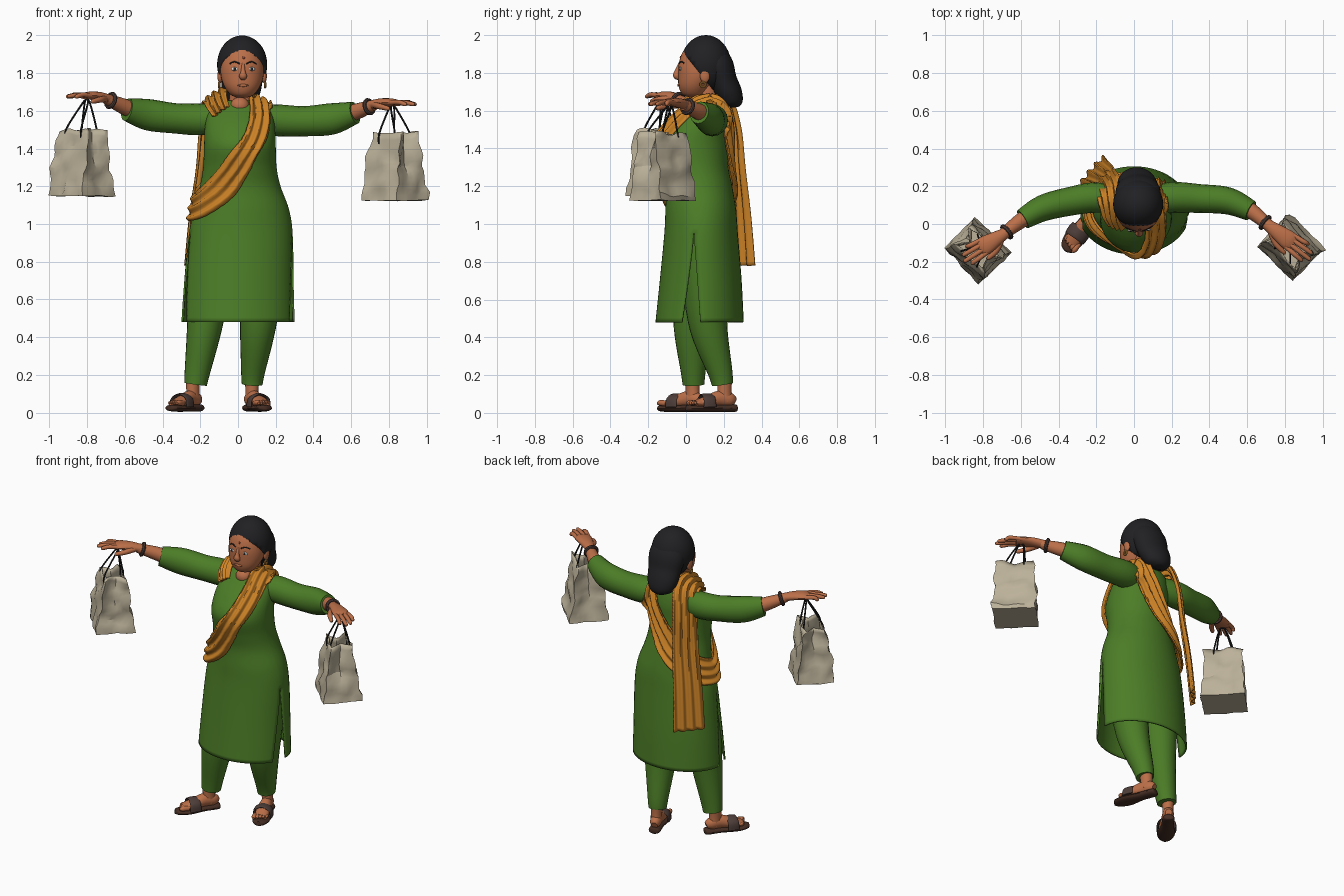
import bpy, bmesh, math
from mathutils import Vector, Matrix, noise
from mathutils.bvhtree import BVHTree

if "Cube" in bpy.data.objects:
    bpy.data.objects.remove(bpy.data.objects["Cube"])


def material(name, *rgb):
    m = bpy.data.materials.new(name)
    m.use_nodes = True
    m.diffuse_color = (*rgb, 1)
    node = m.node_tree.nodes["Principled BSDF"]
    node.inputs["Base Color"].default_value = (*rgb, 1)
    node.inputs["Roughness"].default_value = 0.8
    return m


SKIN = material("brown skin", .5, .16, .066)
HAIR = material("black hair", .015, .015, .017)
GREEN = material("green cotton", .072, .205, .02)
ORANGE = material("orange scarf", .62, .23, .02)
CANVAS = material("beige canvas", .5, .44, .32)
SOLE = material("dark brown sole", .06, .027, .017)
STRAP = material("grey brown leather", .075, .047, .04)
GOLD = material("gold", .55, .25, .05)
WHITE = material("eye white", .75, .72, .68)
RED = material("dull red", .3, .06, .035)
Z = Vector((0, 0, 1))
Y = Vector((0, 1, 0))


def finish(name, bm, mat, thick=0, angle=40):
    bmesh.ops.recalc_face_normals(bm, faces=bm.faces)
    me = bpy.data.meshes.new(name)
    bm.to_mesh(me)
    bm.free()
    me.materials.append(mat)
    me.shade_smooth()
    me.set_sharp_from_angle(angle=math.radians(angle))
    ob = bpy.data.objects.new(name, me)
    bpy.context.collection.objects.link(ob)
    if thick:
        mod = ob.modifiers.new("thickness", "SOLIDIFY")
        mod.thickness = thick
    return ob


def skin(name, rings, mat, loop=True, caps=(True, True), skip=None, **kw):
    """Bridge a list of point rings with quads."""
    bm = bmesh.new()
    vs = [[bm.verts.new(p) for p in r] for r in rings]
    n = len(vs[0])
    for i in range(len(vs) - 1):
        for j in range(n if loop else n - 1):
            if skip and skip(i, j):
                continue
            k = (j + 1) % n
            bm.faces.new((vs[i][j], vs[i][k], vs[i + 1][k], vs[i + 1][j]))
    if loop and caps[0]:
        bm.faces.new(vs[0])
    if loop and caps[1]:
        bm.faces.new(vs[-1])
    return finish(name, bm, mat, **kw)


def spline(rows, steps=6):
    """Smooth curve through rows of numbers."""
    out = []
    for i in range(len(rows) - 1):
        a, b, c, d = (rows[min(max(i + k, 0), len(rows) - 1)] for k in (-1, 0, 1, 2))
        for s in range(steps):
            t = s / steps
            out.append([q + .5 * t * (r - p + t * (2 * p - 5 * q + 4 * r - s4 + t * (3 * (q - r) + s4 - p)))
                        for p, q, r, s4 in zip(a, b, c, d)])
    return out + [list(rows[-1])]


def tangents(pts):
    return [(pts[min(i + 1, len(pts) - 1)] - pts[max(i - 1, 0)]).normalized() for i in range(len(pts))]


def tube(name, rows, mat, ref=Z, n=16, steps=5, M=Matrix()):
    """Elliptical tube; rows are x, y, z, radius across, radius along ref."""
    rows = spline(rows, steps)
    pts = [Vector(r[:3]) for r in rows]
    rings = []
    for r, p, t in zip(rows, pts, tangents(pts)):
        a = t.cross(ref).normalized()
        b = a.cross(t)
        rings.append([M @ (p + a * r[3] * math.cos(w) + b * r[4] * math.sin(w))
                      for w in (math.tau * j / n for j in range(n))])
    return skin(name, rings, mat)


def loft(name, rows, mat, n=32):
    rings = [[(cx + rx * math.cos(w), cy + ry * math.sin(w), z) for w in (math.tau * j / n for j in range(n))]
             for z, cx, cy, rx, ry in spline(rows)]
    return skin(name, rings, mat)


def ball(name, c, r, mat, cut=None):
    bm = bmesh.new()
    bmesh.ops.create_uvsphere(bm, u_segments=32, v_segments=20, radius=1,
                              matrix=Matrix.Translation(c) @ Matrix.Diagonal((*r, 1)))
    if cut:
        g = bm.verts[:] + bm.edges[:] + bm.faces[:]
        bmesh.ops.bisect_plane(bm, geom=g, plane_co=cut[0], plane_no=cut[1], clear_inner=True)
    return finish(name, bm, mat, thick=.01 if cut else 0)


def ring(name, c, axis, radius, thick, mat, flat=1):
    q = Z.rotation_difference(Vector(axis)).to_matrix().to_4x4()
    M = Matrix.Translation(c) @ q @ Matrix.Diagonal((1, flat, 1, 1))
    rings = []
    for i in range(25):
        w = math.tau * i / 24
        rings.append([M @ Vector(((radius + thick * math.cos(v)) * math.cos(w),
                                  (radius + thick * math.cos(v)) * math.sin(w), thick * math.sin(v)))
                      for v in (math.tau * j / 8 for j in range(8))])
    return skin(name, rings, mat, caps=(False, False))


# Tunic with side slits
SLIT, HALF = .95, 28
body = spline([(.48, 0, .072, .3, .234), (.7, .005, .078, .29, .217), (.95, .015, .08, .275, .195),
               (1.08, .02, .078, .25, .187), (1.2, .012, .07, .214, .175), (1.3, .01, .05, .195, .175),
               (1.42, .01, .035, .19, .187), (1.52, .01, .065, .185, .16), (1.6, .01, .1, .165, .112),
               (1.64, .01, .115, .115, .082), (1.655, .01, .12, .075, .066)])
rings = []
for z, cx, cy, rx, ry in body:
    g = max(.02, .22 * (SLIT - z) / .47)
    spans = [(math.pi + .2 + g, math.tau - .2 - g), (-.2 + g, math.pi + .2 - g)]
    rings.append([(cx + rx * math.cos(w), cy + ry * math.sin(w), z)
                  for a, b in spans for w in (a + (b - a) * j / (HALF - 1) for j in range(HALF))])
tunic = skin("tunic", rings, GREEN, caps=(False, False), thick=.01,
             skip=lambda i, j: body[i][0] < SLIT - .02 and j % HALF == HALF - 1)

# Sleeves, forearms and bangles
left_sleeve = tube("left_sleeve", [(.08, .12, 1.555, .07, .07), (.2, .14, 1.55, .082, .084),
                   (.35, .135, 1.545, .076, .08), (.5, .122, 1.558, .072, .083), (.62, .07, 1.59, .055, .06)], GREEN)
right_sleeve = tube("right_sleeve", [(-.06, .12, 1.56, .07, .07), (-.2, .14, 1.555, .08, .084),
                    (-.33, .122, 1.56, .076, .08), (-.48, .085, 1.58, .07, .083), (-.59, .025, 1.607, .055, .061)], GREEN)
tube("left_forearm", [(.56, .11, 1.575, .045, .045), (.64, .055, 1.6, .04, .042), (.72, -.012, 1.63, .03, .028)], SKIN)
tube("right_forearm", [(-.53, .06, 1.59, .045, .045), (-.61, .01, 1.625, .04, .042), (-.7, -.06, 1.664, .03, .028)], SKIN)
ring("left_bangle", (.695, .008, 1.622), (.75, -.6, .25), .036, .011, STRAP)
ring("right_bangle", (-.675, -.042, 1.655), (-.75, -.6, .3), .036, .011, STRAP)


def hand(side, wrist, tip):
    w, d = Vector(wrist), Vector(tip) - Vector(wrist)
    s = d.cross(Z).normalized()
    s *= -1 if s.y > 0 else 1

    def at(f, across, up, ra, rb):
        return (*(w + d * f + s * across + Z * up), ra, rb)
    tube(side + "_palm", [at(-.04, 0, 0, .028, .025), at(.2, 0, .01, .04, .025), at(.45, 0, .012, .05, .021),
                          at(.58, 0, .006, .044, .015)], SKIN)
    for name, o, reach in (("index", .036, .9), ("middle", .012, 1), ("ring", -.013, .96), ("little", -.036, .82)):
        tube(f"{side}_{name}_finger", [at(.45, o, .01, .012, .012), at(.7, o * 1.15, .012, .013, .013),
             at(reach - .04, o * 1.25, 0, .011, .011), at(reach, o * 1.25, -.002, .004, .004)], SKIN, n=10)
    tube(side + "_thumb", [at(.12, .02, 0, .018, .018), at(.32, .055, -.008, .016, .016),
                           at(.52, .066, -.02, .012, .012), at(.57, .066, -.022, .004, .004)], SKIN, n=10)


hand("left", (.71, -.005, 1.63), (.945, -.178, 1.636))
hand("right", (-.69, -.053, 1.662), (-.91, -.187, 1.678))

# Trousers
tube("left_trouser", [(.13, .09, .95, .13, .13), (.125, .1, .7, .115, .12), (.105, .12, .45, .095, .1),
                      (.08, .18, .22, .064, .066), (.075, .193, .15, .055, .056)], GREEN, ref=Y, n=24)
tube("right_trouser", [(-.12, .07, .95, .13, .13), (-.15, .05, .7, .115, .12), (-.178, .035, .45, .093, .1),
                       (-.215, .038, .22, .068, .066), (-.225, .04, .15, .06, .058)], GREEN, ref=Y, n=24)


def foot(side, heel, toe, out):
    d = Vector((toe[0] - heel[0], toe[1] - heel[1], 0))
    M = Matrix.Translation((*heel, 0)) @ Y.rotation_difference(d.normalized()).to_matrix().to_4x4()
    tube(side + "_sandal_sole", [(0, 0, .025, .015, .016), (0, .015, .025, .036, .02), (0, .1, .025, .038, .02),
         (0, .2, .022, .054, .018), (0, .265, .024, .04, .017), (0, .285, .026, .012, .014)], SOLE, M=M)
    tube(side + "_foot", [(0, .012, .06, .02, .022), (0, .04, .07, .034, .038), (0, .1, .075, .036, .042),
         (0, .17, .06, .043, .03), (0, .235, .048, .042, .018)], SKIN, M=M)
    tube(side + "_ankle", [(0, .065, .06, .034, .04), (0, .068, .12, .034, .038), (0, .068, .2, .04, .04)],
         SKIN, ref=Y, M=M)
    for i in range(5):
        x, r = (i - 2) * .018 * out, .015 - .0015 * i
        tube(f"{side}_toe_{i + 1}", [(x, .21, .05, r, r), (x, .25 - .006 * i, .053, r, r),
             (x, .268 - .007 * i, .05, r * .5, r * .5)], SKIN, n=10, M=M)
    tube(side + "_sandal_strap", [(-.054, .17, .03, .007, .036), (-.046, .17, .075, .007, .034),
         (0, .168, .097, .007, .034), (.046, .17, .075, .007, .034), (.054, .17, .03, .007, .036)], STRAP, ref=Y, M=M)


foot("left", (.05, .268), (.15, .0), -1)
foot("right", (-.2, .09), (-.365, -.145), 1)

# Neck, head and face
loft("neck", [(1.58, .012, .11, .08, .075), (1.65, .015, .115, .063, .06), (1.78, .02, .11, .058, .06)], SKIN)
ball("open_neckline", (.01, .047, 1.628), (.05, .046, .045), SKIN)
ring("necklace", (.012, .085, 1.625), (0, -.5, 1), .078, .006, RED, flat=1.1)
head = loft("head", [(1.67, .022, .045, .025, .025), (1.685, .022, .04, .06, .058), (1.725, .022, .046, .092, .084),
                     (1.78, .022, .062, .112, .104), (1.84, .022, .073, .115, .113), (1.9, .022, .085, .105, .108),
                     (1.95, .022, .09, .07, .08)], SKIN)
head_tree = BVHTree.FromPolygons([v.co for v in head.data.vertices], [p.vertices[:] for p in head.data.polygons])


def on_face(x, z):
    return head_tree.ray_cast(Vector((x, -1, z)), Y)[0]


tube("nose", [(.027, -.03, 1.85, .008, .01), (.027, -.045, 1.81, .012, .014), (.027, -.05, 1.785, .021, .018),
              (.027, -.036, 1.77, .014, .01)], SKIN, ref=Y)
for side, s in (("left", 1), ("right", -1)):
    eye = on_face(.027 + s * .045, 1.822)
    ball(side + "_eye", eye, (.019, .006, .01), WHITE)
    ball(side + "_iris", eye - Y * .003, (.008, .005, .009), HAIR)
    brow = [on_face(.027 + s * x, z) for x, z in ((.018, 1.85), (.045, 1.86), (.07, 1.85))]
    tube(side + "_brow", [(*p, .004, .004) for p in brow], HAIR, n=8)
    ball(side + "_ear", (.022 + s * .117, .1, 1.785), (.014, .026, .038), SKIN)
    ring(side + "_earring", (.022 + s * .122, .09, 1.738), (1, 0, 0), .013, .006, GOLD)
tube("lips", [(*on_face(.027 + x, 1.735), .007, w) for x, w in ((-.028, .003), (0, .008), (.028, .003))], SKIN, n=10)
ball("forehead_dot", on_face(.03, 1.882), (.007, .004, .007), RED)

# Hair
ball("hair_cap", (.022, .105, 1.845), (.133, .133, .155), HAIR, cut=((0, -.02, 1.915), (0, .78, .62)))
tube("hair_tail", [(.022, .12, 1.9, .1, .08), (.022, .165, 1.84, .12, .085), (.02, .195, 1.76, .11, .075),
     (.015, .228, 1.69, .1, .07), (.015, .248, 1.64, .075, .055), (.015, .252, 1.617, .03, .025)], HAIR, ref=Y, n=24)

# Scarf
verts, polys = [], []
for ob in (tunic, left_sleeve, right_sleeve):
    base = len(verts)
    verts += [v.co.copy() for v in ob.data.vertices]
    polys += [[i + base for i in p.vertices] for p in ob.data.polygons]
clothes = BVHTree.FromPolygons(verts, polys)


def cloth(name, rows, folds, snap, n=25):
    """Pleated ribbon; rows are x, y, z, half width."""
    rows = spline(rows, 8)
    pts = [Vector(r[:3]) for r in rows]
    out = []
    for i, (r, p, t) in enumerate(zip(rows, pts, tangents(pts))):
        side = t.cross(p - Vector((.01, .08, min(p.z, 1.5)))).normalized()
        up = side.cross(t)
        line = []
        for j in range(n):
            u = 2 * j / (n - 1) - 1
            q = p + side * u * r[3]
            lift = .011 * math.sin(u * math.pi * folds + .06 * i) + .008 * (1 - u * u)
            if snap:
                loc, nor = clothes.find_nearest(q)[:2]
                q = loc + (nor if nor.dot(q - loc) > 0 else -nor) * (.02 + lift)
            else:
                q += up * lift
            line.append(q)
        out.append(line)
    return skin(name, out, mat=ORANGE, loop=False, thick=.009, angle=60)


cloth("scarf_band", [(.115, .13, 1.7, .065), (.125, .03, 1.66, .07), (.125, -.08, 1.56, .075), (.085, -.19, 1.43, .08),
      (.0, -.19, 1.3, .085), (-.11, -.14, 1.19, .085), (-.22, -.06, 1.12, .085), (-.27, .06, 1.1, .08),
      (-.2, .21, 1.15, .085), (-.06, .28, 1.27, .085), (.06, .28, 1.43, .08), (.115, .23, 1.58, .07),
      (.115, .13, 1.7, .065)], 3, True)
cloth("scarf_end", [(-.09, -.02, 1.6, .05), (-.115, .03, 1.655, .06), (-.125, .11, 1.69, .07), (-.135, .19, 1.655, .075),
      (-.16, .235, 1.5, .075), (-.175, .25, 1.3, .08), (-.205, .27, 1.05, .09), (-.225, .285, .78, .1)], 3.5, False)


# Shopping bags
def bag(side, x, y, z, grip):
    M = Matrix.Translation((x, y, z)) @ Matrix.Rotation(-math.pi / 4, 4, "Z")
    corners = [(-1, -1), (1, -1), (1, 1), (-1, 1)]
    steps, levels, rings = 8, 12, []
    for k in range(levels + 1):
        t = k / levels
        wide, deep = .133 - .02 * t, .118 - .058 * t ** 1.3
        line = []
        for c in range(4):
            (u0, v0), (u1, v1) = corners[c], corners[(c + 1) % 4]
            for j in range(steps):
                f = j / steps
                u, v = u0 + (u1 - u0) * f, v0 + (v1 - v0) * f
                tuck = .055 * t * (1 - abs(v)) if abs(u) > .99 else 0
                p = M @ Vector((u * (wide - tuck), v * deep, .355 * t))
                crumple = noise.noise_vector(p * 13) * .022
                line.append(p + crumple * (1 if k else .4))
        rings.append(line)
    skin(side + "_bag", rings, CANVAS, caps=(True, False), thick=.006, angle=28)
    g = M.inverted() @ Vector(grip)
    for name, s in (("front", -1), ("back", 1)):
        for end, e in (("inner", -1), ("outer", 1)):
            tube(f"{side}_bag_{name}_{end}_handle", [(e * .058, s * .06, .3, .005, .005), (e * .055, s * .057, .36, .005, .005),
                 (g.x + e * .02, g.y + s * .008, g.z - .02, .005, .005), (g.x, g.y, g.z, .005, .005)],
                 HAIR, ref=Y, n=8, M=M)


bag("left", .83, -.125, 1.125, (.82, -.09, 1.63))
bag("right", -.83, -.14, 1.147, (-.805, -.125, 1.66))
